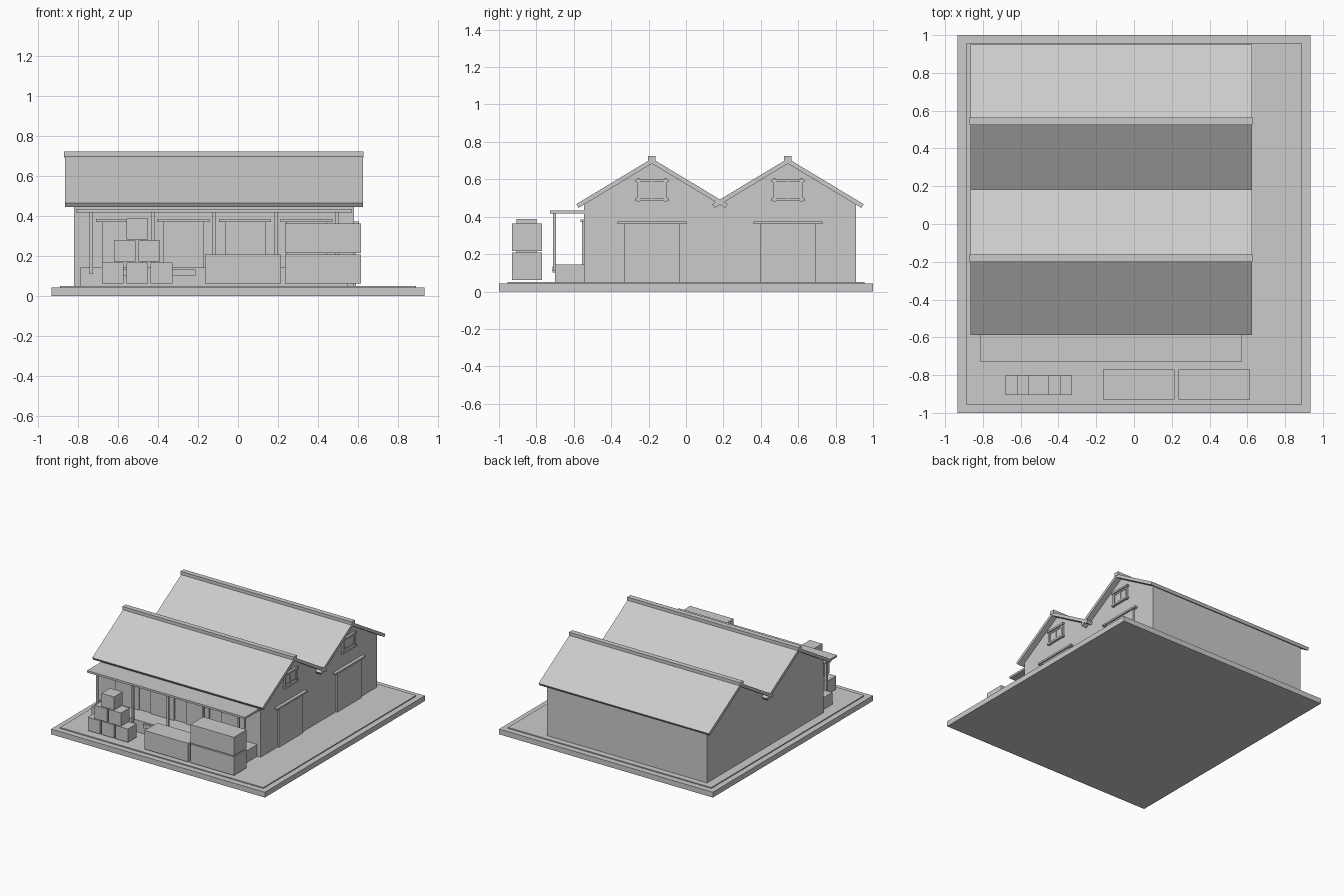
import bpy, bmesh

if "Cube" in bpy.data.objects:
    bpy.data.objects.remove(bpy.data.objects["Cube"])


def box(name, x, y, z):
    """Box from (min, max) ranges."""
    bm = bmesh.new()
    bmesh.ops.create_cube(bm, size=1)
    for v in bm.verts:
        v.co = [(r[0] + r[1]) / 2 + c * (r[1] - r[0]) for r, c in zip((x, y, z), v.co)]
    return finish(name, bm)


def extrude_x(name, profile, x0, x1):
    """Extrude a (y, z) profile along x."""
    bm = bmesh.new()
    face = bm.faces.new([bm.verts.new((x0, y, z)) for y, z in profile])
    new = bmesh.ops.extrude_face_region(bm, geom=[face])["geom"]
    bmesh.ops.translate(bm, vec=(x1 - x0, 0, 0),
                        verts=[g for g in new if isinstance(g, bmesh.types.BMVert)])
    bmesh.ops.recalc_face_normals(bm, faces=bm.faces[:])
    return finish(name, bm)


def finish(name, bm):
    me = bpy.data.meshes.new(name)
    bm.to_mesh(me)
    bm.free()
    ob = bpy.data.objects.new(name, me)
    bpy.context.collection.objects.link(ob)
    return ob


def mid(c, h):
    return (c - h, c + h)


# Ground slabs
box("base_slab", (-0.935, 0.935), (-1, 1), (0, 0.042))
box("yard_paving", (-0.89, 0.89), (-0.955, 0.955), (0.04, 0.05))

# Two gabled halls
WX = 0.58
for n, c in (("front", -0.182), ("rear", 0.545)):
    h = 0.3635
    extrude_x(n + "_hall_walls", [(c - h, 0.045), (c + h, 0.045), (c + h, 0.467),
                                  (c, 0.687), (c - h, 0.467)], -0.82, WX)
    extrude_x(n + "_roof", [(c - 0.405, 0.467), (c, 0.711), (c + 0.405, 0.467),
                            (c + 0.392, 0.447), (c, 0.684), (c - 0.392, 0.447)], -0.865, 0.625)
    box(n + "_ridge_cap", (-0.87, 0.628), mid(c, 0.02), (0.695, 0.724))
    # Sliding door and rail in the gable
    box(n + "_gable_door", (WX - 0.01, WX + 0.012), mid(c, 0.15), (0.05, 0.36))
    box(n + "_gable_door_rail", (WX - 0.01, WX + 0.025), mid(c, 0.185), (0.36, 0.374))
    # Gable window
    box(n + "_window_pane", (WX - 0.01, WX + 0.006), mid(c, 0.07), (0.49, 0.595))
    for i, z in enumerate((0.492, 0.593)):
        box(f"{n}_window_rail_{i}", (WX - 0.01, WX + 0.018), mid(c, 0.088), mid(z, 0.007))
    for i, s in enumerate((-1, 1)):
        box(f"{n}_window_post_{i}", (WX - 0.01, WX + 0.014), mid(c + s * 0.072, 0.008), (0.482, 0.604))
        box(f"{n}_window_bar_{i}", (WX - 0.01, WX + 0.01), mid(c, 0.065), mid(0.5425 + s * 0.033, 0.004))
    box(n + "_window_mullion", (WX - 0.01, WX + 0.01), mid(c, 0.004), (0.49, 0.595))

# Loading dock with canopy
box("dock_platform", (-0.79, 0.55), (-0.70, -0.54), (0.045, 0.144))
box("dock_canopy", (-0.812, 0.572), (-0.728, -0.54), (0.418, 0.434))
for i in range(5):
    box(f"canopy_post_{i}", mid(-0.735 + 0.308 * i, 0.008), mid(-0.703, 0.008), (0.11, 0.42))
for i in range(4):
    c = -0.58 + 0.308 * i
    box(f"dock_door_{i}", mid(c, 0.102), (-0.557, -0.54), (0.144, 0.375))
    box(f"dock_door_rail_{i}", mid(c, 0.13), (-0.565, -0.54), (0.372, 0.386))
    box(f"dock_bumper_{i}", mid(c, 0.06), (-0.715, -0.695), (0.102, 0.134))

# Freight containers
for i, (x, z) in enumerate(((0.025, 0.062), (0.425, 0.062), (0.425, 0.217))):
    box(f"container_{i}", mid(x, 0.19), (-0.93, -0.77), (z, z + 0.147))

# Pyramid of crates
for row in range(3):
    for i in range(3 - row):
        x = -0.627 + 0.122 * i + 0.061 * row
        z = 0.062 + 0.111 * row
        box(f"crate_{row}_{i}", mid(x, 0.054), mid(-0.852, 0.053), (z, z + 0.105))
